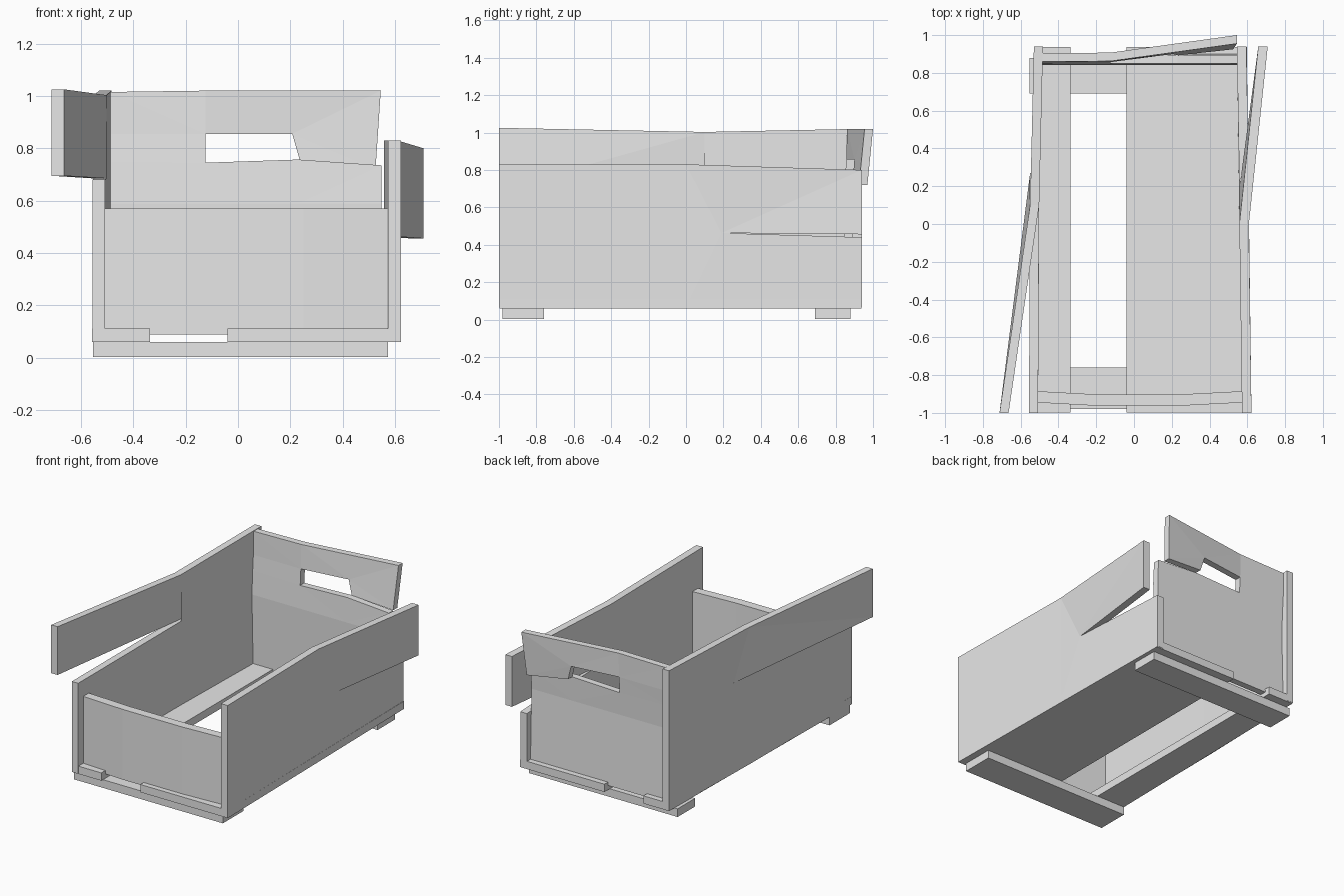
import bpy, bmesh
from mathutils import Vector

if "Cube" in bpy.data.objects:
    bpy.data.objects.remove(bpy.data.objects["Cube"], do_unlink=True)

GREY = (0.8, 0.8, 0.8, 1)
mat = bpy.data.materials.new("plain grey")
mat.use_nodes = True
mat.diffuse_color = GREY
mat.node_tree.nodes["Principled BSDF"].inputs["Base Color"].default_value = GREY


def plank(name, points, faces, thickness):
    """Thicken a faceted sheet of named points along a vector."""
    bm = bmesh.new()
    verts = {key: bm.verts.new(co) for key, co in points.items()}
    sheet = [bm.faces.new([verts[key] for key in face]) for face in faces]
    grown = bmesh.ops.extrude_face_region(bm, geom=sheet, use_keep_orig=True)["geom"]
    moved = [g for g in grown if isinstance(g, bmesh.types.BMVert)]
    bmesh.ops.translate(bm, verts=moved, vec=Vector(thickness))
    bmesh.ops.triangulate(bm, faces=bm.faces[:])
    bmesh.ops.recalc_face_normals(bm, faces=bm.faces[:])
    mesh = bpy.data.meshes.new(name)
    bm.to_mesh(mesh)
    bm.free()
    mesh.materials.append(mat)
    obj = bpy.data.objects.new(name, mesh)
    bpy.context.collection.objects.link(obj)
    return obj


def board(name, front, back, y0, y1, z0, z1):
    """Flat board; front and back are its x ranges at y0 and y1."""
    pts = {"a": (front[0], y0, z0), "b": (front[1], y0, z0),
           "c": (back[1], y1, z0), "d": (back[0], y1, z0)}
    return plank(name, pts, ["abcd"], (0, 0, z1 - z0))


def side_wall(name, y, x, z, thick):
    """Wall split along its grain, the upper half bent outwards at one end."""
    y_far, y_bend, y_tip, y_end = y
    x_far, x_mid, x_end, x_splay = x
    z_low, z_tip, z_high, z_end, z_mid, z_far = z
    base = 0.066
    pts = {
        "a": (x_far, y_far, base), "m": (x_mid, y_bend, base), "b": (x_end, y_end, base),
        "c": (x_end, y_end, z_low), "t": (x_mid, y_tip, z_tip),
        "d": (x_splay, y_end, z_high), "e": (x_splay, y_end, z_end),
        "k": (x_mid, y_bend, z_mid), "f": (x_far, y_far, z_far),
    }
    return plank(name, pts, ["amkf", "mtk", "mbct", "tdek"], (thick, 0, 0))


# Skids and floor boards
for label, y0, y1 in (("front", -0.98, -0.76), ("back", 0.69, 0.88)):
    board(label + "_skid", (-0.553, 0.572), (-0.553, 0.572), y0, y1, 0.004, 0.06)
board("floor_board_narrow", (-0.557, -0.335), (-0.528, -0.335), -0.998, 0.938, 0.06, 0.113)
board("floor_board_wide", (-0.04, 0.622), (-0.04, 0.597), -0.998, 0.938, 0.06, 0.113)

# Split side walls
side_wall("left_wall", (-1, 0, 0.19, 0.94), (0.622, 0.608, 0.595, 0.708),
          (0.44, 0.463, 0.456, 0.80, 0.83, 0.83), -0.05)
side_wall("right_wall", (0.94, 0.1, 0.27, -1), (-0.53, -0.55, -0.556, -0.712),
          (0.68, 0.685, 0.695, 1.025, 1.003, 1.02), 0.048)

# Front panel, slightly bowed
bow = ((-0.515, -0.945), (-0.2, -0.962), (0.25, -0.962), (0.575, -0.945))
pts = {}
for i, (px, py) in enumerate(bow):
    pts["b", i] = (px, py, 0.09)
    pts["t", i] = (px, py, 0.57)
plank("front_panel", pts,
      [[("b", i), ("b", i + 1), ("t", i + 1), ("t", i)] for i in range(3)], (0, 0.06, 0))

# Back panel with a handle slot, torn open from the slot to one edge
columns = (-0.485, -0.125, 0.23, 0.547)
pts = {}
for i, px in enumerate(columns):
    pts["base", i] = (px, 0.855, 0.09)
    pts["fold", i] = (px, 0.842, 0.59)
    pts["slot", i] = (px, 0.85, (0.75, 0.745, 0.757, 0.735)[i])
pts.update({
    "side": (columns[0], 0.857, 0.855), "slot_top": (columns[1], 0.857, 0.855),
    "corner": (columns[0], 0.86, 1.015), "crest": (columns[1], 0.862, 1.02),
    "slot_end": (0.207, 0.9, 0.855), "torn": (0.235, 0.893, 0.757),
    "torn_low": (0.525, 0.925, 0.72), "torn_top": (0.545, 0.955, 1.02),
})
faces = [[(r, i), (r, i + 1), (s, i + 1), (s, i)]
         for r, s in (("base", "fold"), ("fold", "slot")) for i in range(3)]
faces += [
    [("slot", 0), ("slot", 1), "slot_top", "side"],
    ["side", "slot_top", "crest", "corner"],
    ["slot_top", "slot_end", "torn_top", "crest"],
    ["slot_end", "torn", "torn_low", "torn_top"],
]
plank("back_panel", pts, faces, (0, 0.045, 0))
